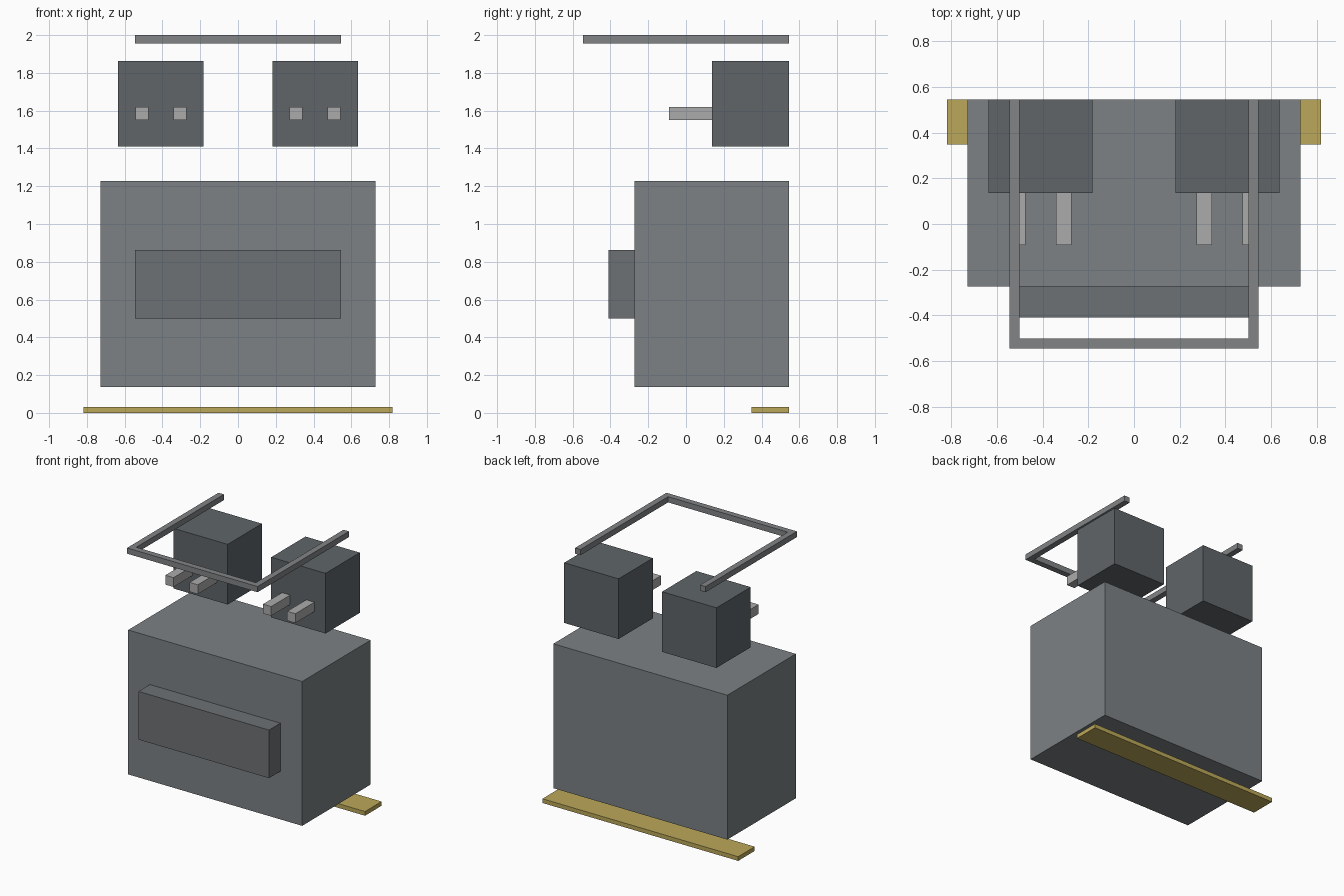
import bpy
import bmesh

if "Cube" in bpy.data.objects:
    bpy.data.objects.remove(bpy.data.objects["Cube"])

U = 1 / 22  # modelling unit: the whole model is 44 units tall

GOLD = (0.50, 0.39, 0.10, 1)
BODY = (0.20, 0.22, 0.23, 1)
PANEL = (0.155, 0.165, 0.175, 1)
BLOCK = (0.115, 0.13, 0.14, 1)
PRONG = (0.41, 0.41, 0.41, 1)
RAIL = (0.22, 0.23, 0.235, 1)


def material(color):
    """One shared material per colour."""
    name = "color_" + "_".join(f"{c:.2f}" for c in color[:3])
    mat = bpy.data.materials.get(name) or bpy.data.materials.new(name)
    mat.diffuse_color = color
    mat.use_nodes = True
    mat.node_tree.nodes["Principled BSDF"].inputs["Base Color"].default_value = mat.diffuse_color
    return mat


def extrude_profile(name, points, z0, z1, color):
    """Solid prism from an XY outline given in units, between heights z0 and z1."""
    bm = bmesh.new()
    face = bm.faces.new([bm.verts.new((x * U, y * U, z0 * U)) for x, y in points])
    top = bmesh.ops.extrude_face_region(bm, geom=[face])["geom"]
    verts = [g for g in top if isinstance(g, bmesh.types.BMVert)]
    bmesh.ops.translate(bm, verts=verts, vec=(0, 0, (z1 - z0) * U))
    bmesh.ops.recalc_face_normals(bm, faces=bm.faces)
    mesh = bpy.data.meshes.new(name)
    bm.to_mesh(mesh)
    bm.free()
    mesh.materials.append(material(color))
    obj = bpy.data.objects.new(name, mesh)
    bpy.context.collection.objects.link(obj)
    return obj


def box(name, x, y, z, color):
    outline = [(x[0], y[0]), (x[1], y[0]), (x[1], y[1]), (x[0], y[1])]
    return extrude_profile(name, outline, *z, color)


# Gold strip under the rear edge
box("base_strip", (-18, 18), (7.65, 12), (0, 0.7), GOLD)

# Main body and raised front panel
box("main_body", (-16, 16), (-6, 12), (3, 27), BODY)
box("front_panel", (-12, 12), (-9, -6), (11, 19), PANEL)

# Paired upper blocks, each with two forward prongs
for side, s in (("left", -1), ("right", 1)):
    box(side + "_block", sorted((4 * s, 14 * s)), (3, 12), (31, 41), BLOCK)
    for place, cx in (("inner", 6.75), ("outer", 11.2)):
        box(f"{side}_{place}_prong", (cx * s - 0.75, cx * s + 0.75), (-2, 3), (34.1, 35.65), PRONG)

# U-shaped top rail, open at the back
extrude_profile("top_rail", [(-12, 12), (-12, -12), (12, -12), (12, 12),
                             (11, 12), (11, -11), (-11, -11), (-11, 12)], 43.05, 44, RAIL)
